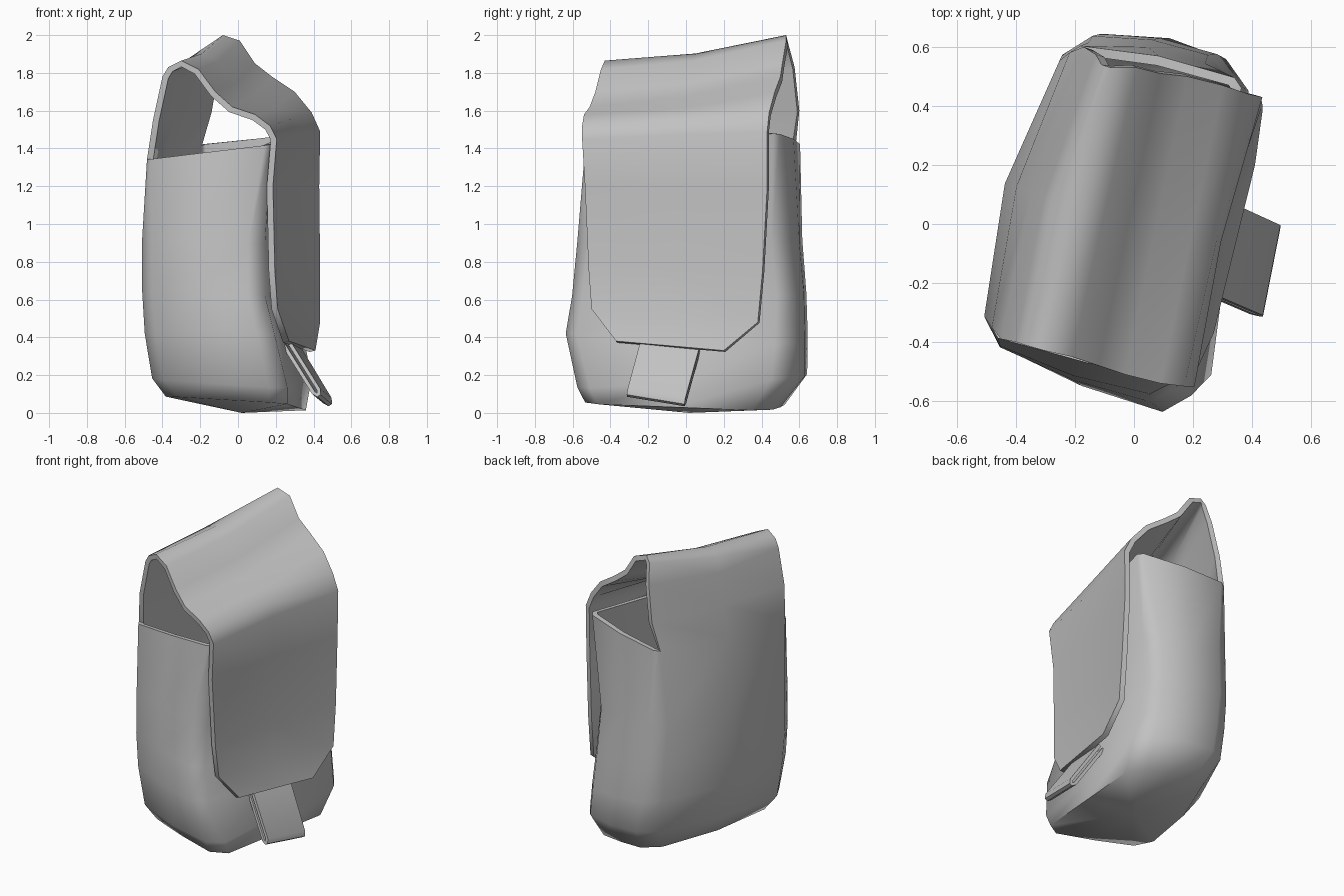
import bpy
import bmesh
import math
from mathutils import Vector

if "Cube" in bpy.data.objects:
    bpy.data.objects.remove(bpy.data.objects["Cube"])

mat = bpy.data.materials.new("grey_cloth")
mat.diffuse_color = (0.54, 0.54, 0.54, 1)
mat.use_nodes = True
mat.node_tree.nodes["Principled BSDF"].inputs["Base Color"].default_value = mat.diffuse_color


def add_grid(bm, rows, closed=False, cap_z=None):
    """Skin rows of points into quads; optionally close the ring and cap the first row."""
    grid = [[bm.verts.new(p) for p in row] for row in rows]
    n = len(rows[0])
    for lower, upper in zip(grid, grid[1:]):
        for j in range(n if closed else n - 1):
            k = (j + 1) % n
            bm.faces.new((lower[j], lower[k], upper[k], upper[j]))
    if cap_z is not None:
        c = sum((v.co for v in grid[0]), Vector()) / n
        centre = bm.verts.new((c.x, c.y, cap_z))
        for j in range(n):
            bm.faces.new((grid[0][(j + 1) % n], grid[0][j], centre))


def finish(name, bm, thickness, angle):
    """Weld the skin, give it a thickness and shade it."""
    bmesh.ops.remove_doubles(bm, verts=bm.verts[:], dist=0.0005)
    mesh = bpy.data.meshes.new(name)
    bm.to_mesh(mesh)
    bm.free()
    mesh.materials.append(mat)
    ob = bpy.data.objects.new(name, mesh)
    bpy.context.collection.objects.link(ob)
    bpy.ops.object.select_all(action='DESELECT')
    ob.select_set(True)
    bpy.context.view_layer.objects.active = ob
    sol = ob.modifiers.new("thickness", 'SOLIDIFY')
    sol.thickness = thickness
    sol.offset = -1
    bpy.ops.object.convert(target='MESH')
    bpy.ops.object.shade_smooth_by_angle(angle=math.radians(angle))


def ring(corners, cut, bulge):
    """Rounded four-cornered ring: two points per corner and a bulged mid point per side."""
    pts = []
    cs = [Vector(c) for c in corners]
    for i, c in enumerate(cs):
        nxt, prev = cs[(i + 1) % 4], cs[i - 1]
        d = (nxt - c).normalized()
        pts.append(c + (prev - c).normalized() * cut)
        pts.append(c + d * cut)
        pts.append((c + nxt) / 2 + Vector((d.y, -d.x, 0)) * bulge[i])
    return pts


# Pouch body: rings from the base to the open rim (corners: front left, front right, back right, back left)
body_rings = [ring(*r) for r in [
    (((-.41, -.36, .09), (.25, -.56, .05), (.37, .44, .01), (-.12, .54, .05)), .09, (.01, .0, .01, .04)),
    (((-.48, -.39, .18), (.25, -.60, .13), (.40, .54, .18), (-.17, .66, .21)), .09, (.03, .0, .03, .06)),
    (((-.52, -.39, .42), (.18, -.67, .42), (.37, .56, .36), (-.20, .66, .42)), .09, (.02, -.01, .02, .06)),
    (((-.53, -.39, .64), (.13, -.63, .62), (.33, .56, .62), (-.22, .65, .64)), .08, (.02, -.02, .02, .06)),
    (((-.53, -.39, .92), (.13, -.60, .90), (.32, .53, .90), (-.23, .63, .92)), .08, (.02, -.01, .02, .06)),
    (((-.49, -.38, 1.34), (.17, -.54, 1.42), (.37, .49, 1.48), (-.21, .61, 1.42)), .03, (.01, -.02, .02, .05)),
]]
rim = body_rings[-1]

# Flap: front and back edge profiles, from the left rim over the ridge and down the right side
front = [rim[0], (-.45, -.39, 1.55), (-.40, -.40, 1.78), (-.37, -.41, 1.83),
         (-.30, -.43, 1.865), (-.21, -.45, 1.82), (-.12, -.48, 1.70), (-.03, -.51, 1.62),
         (.09, -.54, 1.58), (.17, -.55, 1.52), (.205, -.55, 1.45), (.185, -.535, 1.2),
         (.195, -.515, .75), (.21, -.50, .55), (.27, -.37, .38)]
back = [rim[10], (-.17, .60, 1.6), (-.13, .575, 1.83), (-.11, .54, 1.96),
        (-.08, .53, 2.0), (.01, .53, 1.97), (.09, .51, 1.85), (.18, .50, 1.78),
        (.30, .47, 1.70), (.39, .44, 1.59), (.435, .43, 1.49), (.43, .43, 1.2),
        (.435, .405, .75), (.435, .38, .48), (.41, .20, .33)]
mid = []
for i, (f, b) in enumerate(zip(front, back)):
    m = (Vector(f) + Vector(b)) / 2
    if i < 4:
        m.x -= .04          # left wall bows out
    if 2 <= i <= 8:
        m.z -= .03          # ridge sags
    if 10 <= i <= 13:
        m.x -= .025         # right wall dips in
    mid.append(m)
mid[0] = rim[11]

# Body and flap are one piece of cloth joined along the left rim
bm = bmesh.new()
add_grid(bm, body_rings, closed=True, cap_z=0.0)
add_grid(bm, [front, mid, back])
finish("pouch_with_flap", bm, .033, 70)

# Pull tab: a ribbon folded into a flat loop under the flap edge
top_a, top_b = Vector((.275, -.24, .385)), Vector((.335, .07, .345))
low_a, low_b = Vector((.45, -.315, .105)), Vector((.51, -.01, .055))
inward = (low_b - low_a).cross(top_a - low_a).normalized() * -.052


def tab_edge(top, low):
    """One edge of the folded ribbon, down the outside and back up the inside."""
    d = (low - top) * .08
    return [top, low - d, low + inward * .3, low + inward * .7, low - d + inward, top + inward]


bm = bmesh.new()
add_grid(bm, [tab_edge(top_a, low_a), tab_edge(top_b, low_b)])
finish("pull_tab", bm, .02, 30)
